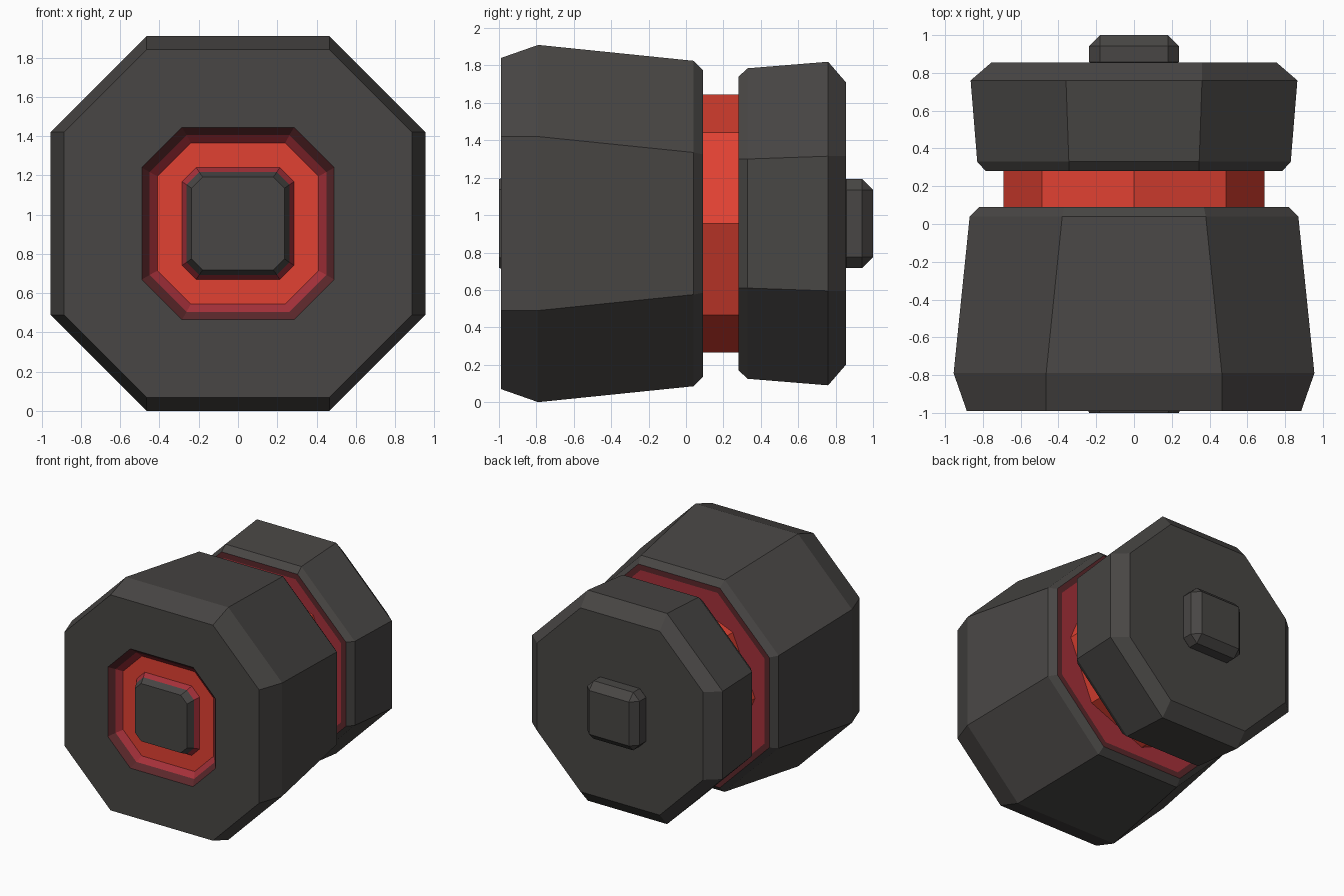
import bpy, bmesh, math

if "Cube" in bpy.data.objects:
    bpy.data.objects.remove(bpy.data.objects["Cube"])

ZC = 0.955  # height of the long axis, which runs along y


def material(name, rgb):
    m = bpy.data.materials.new(name)
    m.diffuse_color = (*rgb, 1)
    m.use_nodes = True
    m.node_tree.nodes["Principled BSDF"].inputs["Base Color"].default_value = m.diffuse_color
    return m


DARK, RED, CRIMSON, MAROON = range(4)
MATS = [material("dark grey", (0.065, 0.061, 0.058)),
        material("bright red", (0.753, 0.053, 0.032)),
        material("crimson glow", (0.38, 0.03, 0.042)),
        material("faint maroon glow", (0.105, 0.021, 0.024))]


def loft(name, rings, start_mat, end_mat):
    """Chamfered-square rings (y, half size, half flat, colour of the band before it)."""
    bm = bmesh.new()
    loops = []
    for y, a, b, _ in rings:
        pts = [(b, a), (a, b), (a, -b), (b, -a), (-b, -a), (-a, -b), (-a, b), (-b, a)]
        loops.append([bm.verts.new((x, y, ZC + z)) for x, z in pts])
    bm.faces.new(loops[0]).material_index = start_mat
    bm.faces.new(loops[-1]).material_index = end_mat
    for i in range(1, len(loops)):
        p, q = loops[i - 1], loops[i]
        for k in range(8):
            n = (k + 1) % 8
            bm.faces.new((p[k], p[n], q[n], q[k])).material_index = rings[i][3]
    bmesh.ops.recalc_face_normals(bm, faces=bm.faces)
    me = bpy.data.meshes.new(name)
    bm.to_mesh(me)
    bm.free()
    for m in MATS:
        me.materials.append(m)
    ob = bpy.data.objects.new(name, me)
    bpy.context.collection.objects.link(ob)
    return ob


# Large front housing, with the lit recess in its front face
loft("front_housing", [
    (-0.905, 0.41, 0.24, RED),
    (-0.945, 0.45, 0.262, CRIMSON),
    (-0.99, 0.49, 0.285, MAROON),
    (-0.99, 0.885, 0.465, DARK),
    (-0.79, 0.955, 0.465, DARK),
    (0.04, 0.87, 0.38, DARK),
    (0.09, 0.82, 0.37, DARK),
    (0.09, 0.775, 0.35, MAROON),
], RED, CRIMSON)

# Smaller rear collar
loft("rear_collar", [
    (0.28, 0.74, 0.325, CRIMSON),
    (0.28, 0.785, 0.345, MAROON),
    (0.33, 0.83, 0.345, DARK),
    (0.76, 0.865, 0.36, DARK),
    (0.855, 0.755, 0.36, DARK),
], CRIMSON, DARK)

# Button standing in the front recess
loft("front_button", [
    (-0.90, 0.288, 0.215, RED),
    (-0.945, 0.262, 0.198, CRIMSON),
    (-1.0, 0.237, 0.18, DARK),
], RED, DARK)

# Red core showing in the gap
bpy.ops.mesh.primitive_cylinder_add(vertices=8, radius=0.69, depth=0.23,
                                    location=(0, 0.185, ZC),
                                    rotation=(math.pi / 2, 0, 0))
core = bpy.context.object
core.name = "red_core"
core.data.materials.append(MATS[RED])

# Bevelled block on the rear end
bpy.ops.mesh.primitive_cube_add(size=1, location=(0, 0.90, ZC))
block = bpy.context.object
block.name = "rear_block"
block.scale = (0.476, 0.20, 0.476)
bpy.ops.object.transform_apply(location=False, rotation=False, scale=True)
block.data.materials.append(MATS[DARK])
bev = block.modifiers.new("bevel", 'BEVEL')
bev.width = 0.058
bev.segments = 1
